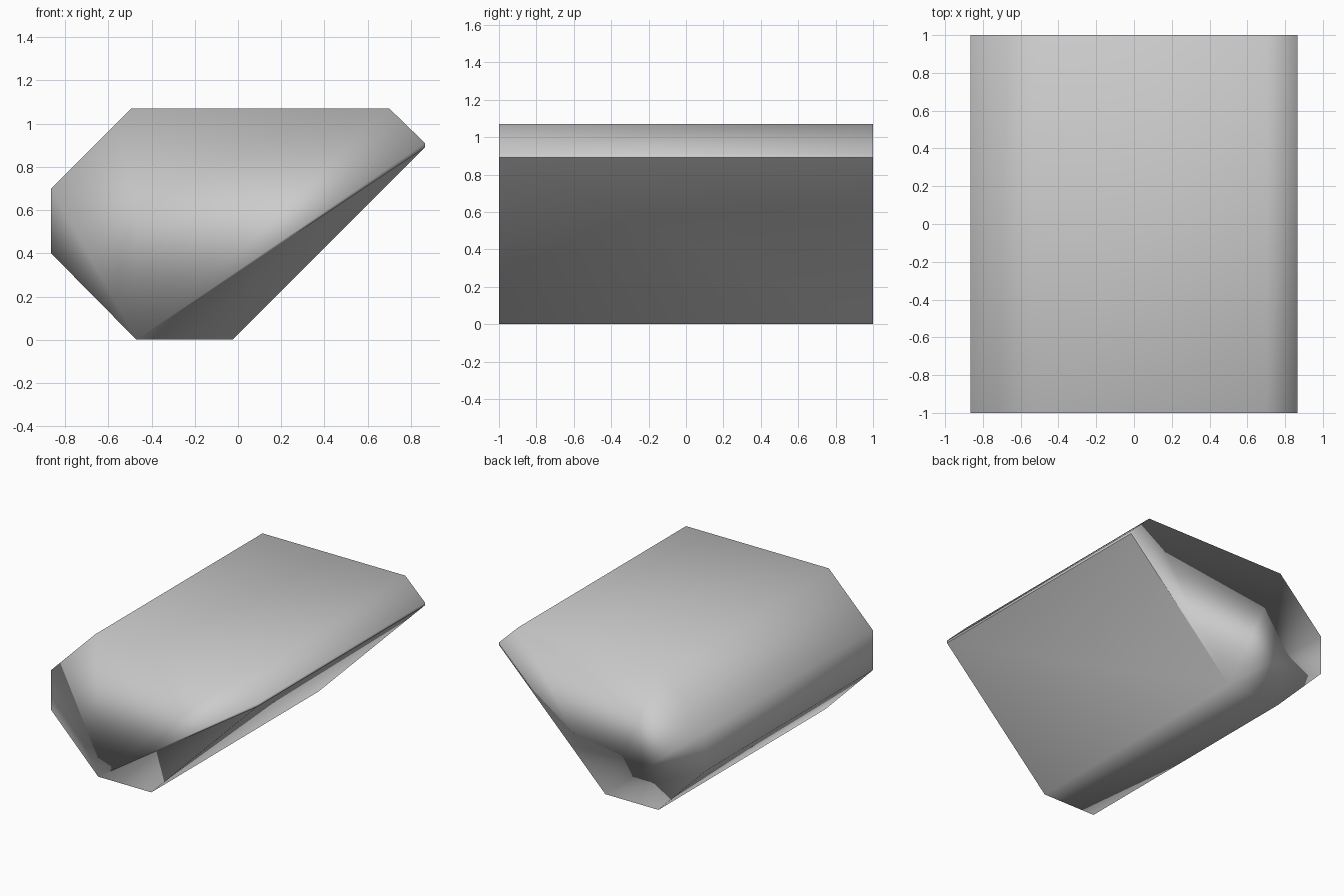
import bpy
import bmesh

if "Cube" in bpy.data.objects:
    bpy.data.objects.remove(bpy.data.objects["Cube"])

# Side profile (x, z), starting at the lower left and going clockwise seen from the front
profile = [(-0.47, 0.0), (-0.865, 0.40), (-0.865, 0.70), (-0.495, 1.07),
           (0.70, 1.07), (0.865, 0.91), (0.865, 0.89), (-0.025, 0.0)]
n = len(profile)
FLOOR_LEFT, TIP, FLOOR_RIGHT = 0, 6, 7

bm = bmesh.new()
front = [bm.verts.new((x, -1, z)) for x, z in profile]
back = [bm.verts.new((x, 1, z)) for x, z in profile]

# Long walls
for i in range(n):
    j = (i + 1) % n
    bm.faces.new((front[i], front[j], back[j], back[i]))


# End caps as triangle fans
def fan_cap(ring, start):
    for k in range(1, n - 1):
        bm.faces.new([ring[(start + m) % n] for m in (0, k, k + 1)])


fan_cap(front, FLOOR_LEFT)
fan_cap(back, FLOOR_RIGHT)
bmesh.ops.recalc_face_normals(bm, faces=bm.faces)

# Smooth everywhere except around the sloped underside's upper edge
for f in bm.faces:
    f.smooth = True
for a, b in ((front[TIP], back[TIP]), (front[TIP], front[FLOOR_LEFT]),
             (back[TIP], back[FLOOR_RIGHT])):
    bm.edges.get((a, b)).smooth = False

mesh = bpy.data.meshes.new("faceted_block")
bm.to_mesh(mesh)
bm.free()
block = bpy.data.objects.new("faceted_block", mesh)
bpy.context.collection.objects.link(block)

# Large faces dominate the soft shading
mod = block.modifiers.new("soft_shading", 'WEIGHTED_NORMAL')
mod.mode = 'FACE_AREA'
mod.keep_sharp = True
